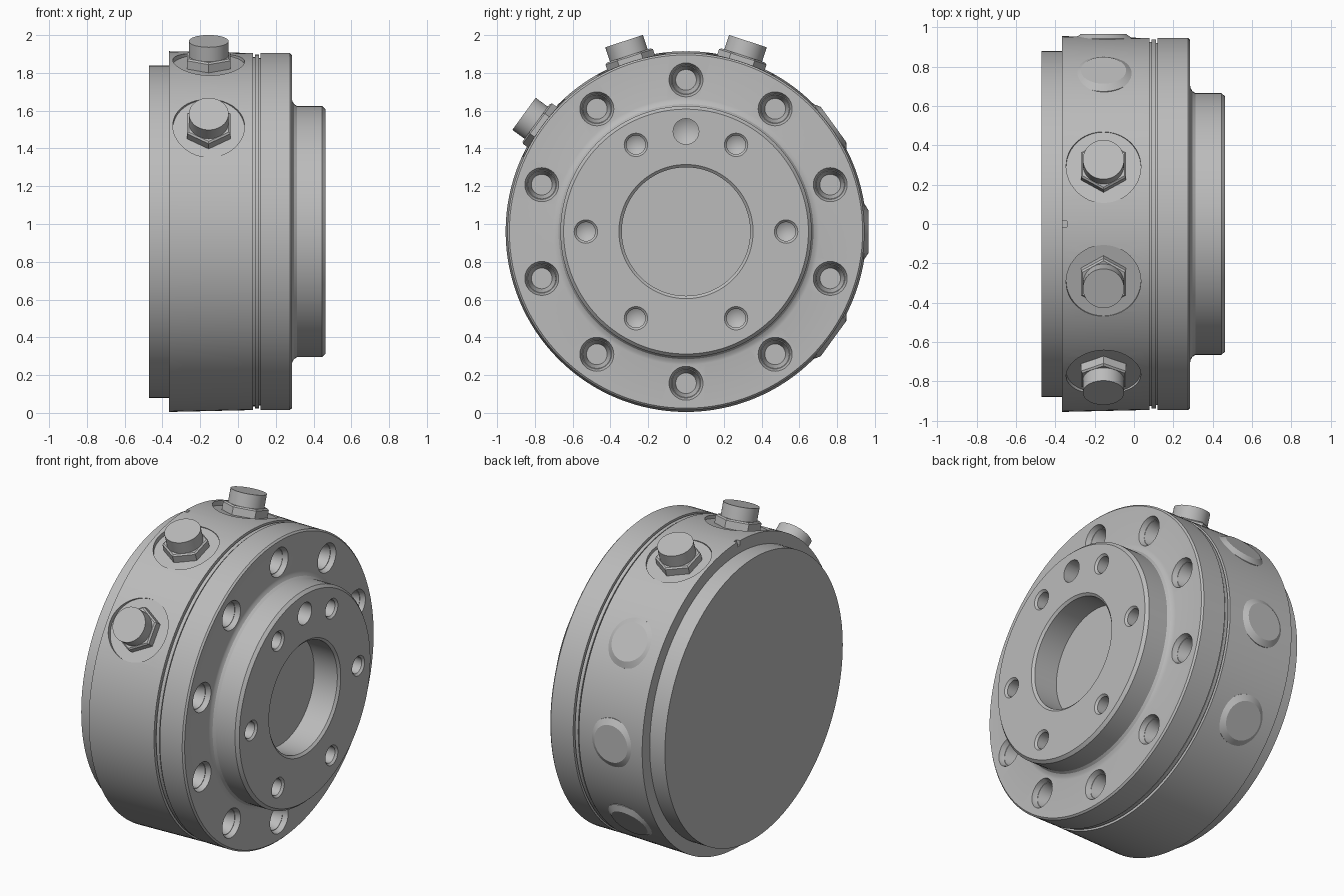
import bpy, bmesh
from math import radians, pi
from mathutils import Matrix, Vector

cube = bpy.data.objects.get("Cube")
if cube:
    bpy.data.objects.remove(cube, do_unlink=True)

CZ = 0.96          # height of the main axis
PORT_X = -0.155    # plane of the radial ports
ALONG_X = Matrix.Rotation(pi / 2, 4, 'Y')

steel = bpy.data.materials.new("plain_grey")
steel.use_nodes = True
GREY = (0.5, 0.5, 0.5, 1)
steel.diffuse_color = GREY
steel.node_tree.nodes["Principled BSDF"].inputs["Base Color"].default_value = GREY


def lathe(name, profile, places, steps=48):
    """Revolve (height, radius) points about local z, one copy per matrix."""
    bm = bmesh.new()
    for place in places:
        verts = [bm.verts.new((0, r, h)) for h, r in profile]
        edges = [bm.edges.new(pair) for pair in zip(verts, verts[1:])]
        spun = bmesh.ops.spin(bm, geom=verts + edges, cent=(0, 0, 0), axis=(0, 0, 1),
                              angle=2 * pi, steps=steps, use_duplicate=False)
        part = {v for v in bm.verts if not v.tag}
        for v in part:
            v.co = place @ v.co
            v.tag = True
    bmesh.ops.remove_doubles(bm, verts=bm.verts[:], dist=1e-5)
    bmesh.ops.recalc_face_normals(bm, faces=bm.faces[:])
    mesh = bpy.data.meshes.new(name)
    bm.to_mesh(mesh)
    bm.free()
    mesh.materials.append(steel)
    obj = bpy.data.objects.new(name, mesh)
    bpy.context.collection.objects.link(obj)
    return obj


def activate(obj):
    bpy.ops.object.select_all(action='DESELECT')
    obj.select_set(True)
    bpy.context.view_layer.objects.active = obj


def cut(obj, cutter):
    """Subtract the cutter and discard it."""
    cutter.hide_render = True
    mod = obj.modifiers.new("cut", 'BOOLEAN')
    mod.operation, mod.solver, mod.object = 'DIFFERENCE', 'EXACT', cutter
    activate(obj)
    bpy.ops.object.modifier_apply(modifier=mod.name)
    bpy.data.objects.remove(cutter, do_unlink=True)


def radial(angle):
    """Frame whose z points outward, angle measured from the top towards +y."""
    return Matrix.Translation((PORT_X, 0, CZ)) @ Matrix.Rotation(-radians(angle), 4, 'X')


def on_face(x, radius, angle):
    """Frame whose z points along +x, on a bolt circle."""
    offset = Matrix.Rotation(-radians(angle), 3, 'X') @ Vector((0, 0, radius))
    return Matrix.Translation(offset + Vector((x, 0, CZ))) @ ALONG_X


AXIS = [Matrix.Translation((0, 0, CZ)) @ ALONG_X]

# Housing with stepped rear cover and joint grooves
housing = lathe("housing", [
    (-0.47, 0), (-0.47, 0.88), (-0.365, 0.88), (-0.365, 0.955), (0.08, 0.945),
    (0.08, 0.925), (0.09, 0.925), (0.09, 0.938), (0.112, 0.938), (0.112, 0.92),
    (0.12, 0.92), (0.12, 0)], AXIS, 128)

# Front flange with filleted hub and blind bore
flange = lathe("flange_and_hub", [
    (0.12, 0), (0.12, 0.945), (0.275, 0.945), (0.285, 0.935),
    (0.285, 0.705), (0.288, 0.69), (0.297, 0.675), (0.312, 0.665),
    (0.445, 0.665), (0.463, 0.648), (0.463, 0.355), (0.45, 0.34),
    (0.29, 0.34), (0.29, 0)], AXIS, 128)

# Stepped bolt holes in the flange
cut(flange, lathe("flange_hole_cutter", [
    (-0.1, 0), (-0.1, 0.055), (-0.03, 0.075), (-0.03, 0.078), (0, 0.09),
    (0.02, 0.098), (0.02, 0)],
    [on_face(0.285, 0.803, a) for a in range(0, 360, 36)], 32))

# Drilled holes with conical ends in the hub
drill = [(-0.14, 0), (-0.11, 0.05), (-0.012, 0.05), (0.02, 0.082), (0.02, 0)]
cut(flange, lathe("hub_hole_cutter", drill,
                  [on_face(0.463, 0.53, a) for a in range(30, 360, 60)], 32))
pin = [(-0.14, 0), (-0.1, 0.068), (0.02, 0.068), (0.02, 0)]
cut(flange, lathe("dowel_hole_cutter", pin, [on_face(0.463, 0.53, 0)], 32))

# Flat round seats for the fittings
fittings = [radial(a) for a in (-54, -18, 18)]
cut(housing, lathe("seat_cutter", [(0.926, 0), (0.926, 0.19), (1.1, 0.19), (1.1, 0)],
                   fittings))

# Small index notch at the top of the rear edge
notch = [(0.925, 0), (0.925, 0.02), (1.0, 0.02), (1.0, 0)]
cut(housing, lathe("notch_cutter", notch,
                   [Matrix.Translation((-0.355, 0, CZ)) @ Matrix.Rotation(pi / 4, 4, 'Z')], 4))

parts = [housing, flange]

# Hose fittings: hexagon collar, then round cap
for label, place in zip(("front", "upper_front", "upper_back"), fittings):
    parts.append(lathe(label + "_hex_collar", [
        (0.92, 0), (0.92, 0.132), (0.972, 0.132), (0.98, 0.122), (0.98, 0)], [place], 6))
    parts.append(lathe(label + "_round_cap", [
        (0.96, 0), (0.96, 0.105), (1.06, 0.105), (1.06, 0)], [place]))

# Low chamfered plugs on the back
for label, angle in (("upper", 54), ("middle", 90), ("lower", 126)):
    parts.append(lathe(label + "_plug", [
        (0.90, 0), (0.90, 0.15), (0.942, 0.15), (0.965, 0.115), (0.965, 0)],
        [radial(angle)]))

for part in parts:
    activate(part)
    bpy.ops.object.shade_smooth_by_angle(angle=radians(25))
